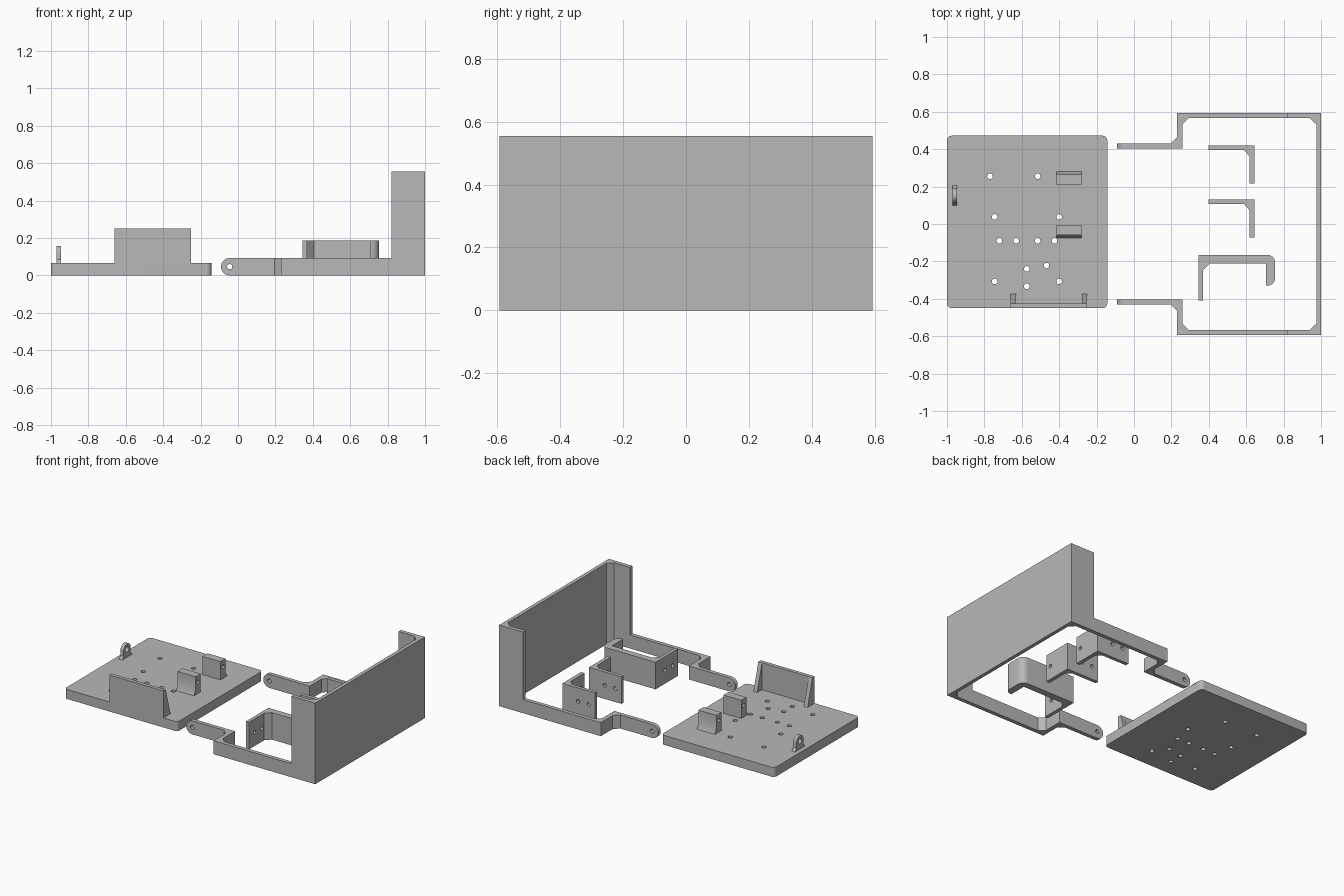
import bpy, bmesh, math

if "Cube" in bpy.data.objects:
    bpy.data.objects.remove(bpy.data.objects["Cube"])

grey = bpy.data.materials.new("grey plastic")
grey.diffuse_color = (0.48, 0.48, 0.48, 1)
grey.use_nodes = True
grey.node_tree.nodes["Principled BSDF"].inputs["Base Color"].default_value = grey.diffuse_color


def place(axis, u, v, w):
    return {"x": (w, u, v), "y": (u, w, v), "z": (u, v, w)}[axis]


def arc(cu, cv, r, a0, a1, n):
    angles = [math.radians(a0 + (a1 - a0) * i / n) for i in range(n + 1)]
    return [(cu + r * math.cos(a), cv + r * math.sin(a)) for a in angles]


def circle(cu, cv, r, n=20):
    return arc(cu, cv, r, 0, 360, n)[:-1]


def add_prism(bm, pts, axis, lo, hi):
    """Extrude a closed profile along an axis."""
    a = [bm.verts.new(place(axis, u, v, lo)) for u, v in pts]
    b = [bm.verts.new(place(axis, u, v, hi)) for u, v in pts]
    bm.faces.new(a)
    bm.faces.new(b[::-1])
    for i in range(len(pts)):
        j = (i + 1) % len(pts)
        bm.faces.new((a[j], a[i], b[i], b[j]))


def finish(name, bm):
    bmesh.ops.recalc_face_normals(bm, faces=bm.faces)
    mesh = bpy.data.meshes.new(name)
    bm.to_mesh(mesh)
    bm.free()
    obj = bpy.data.objects.new(name, mesh)
    bpy.context.collection.objects.link(obj)
    mesh.materials.append(grey)
    return obj


def prism(name, pts, axis, lo, hi):
    bm = bmesh.new()
    add_prism(bm, pts, axis, lo, hi)
    return finish(name, bm)


def cut(obj, *prisms):
    """Subtract a set of separate prisms from a part."""
    bm = bmesh.new()
    for p in prisms:
        add_prism(bm, *p)
    cutter = finish("cutter", bm)
    cutter.hide_render = True
    mod = obj.modifiers.new("cut", "BOOLEAN")
    mod.operation, mod.solver, mod.object = "DIFFERENCE", "EXACT", cutter
    bpy.context.view_layer.objects.active = obj
    bpy.ops.object.modifier_apply(modifier=mod.name)
    bpy.data.objects.remove(cutter)


def rect(u0, u1, v0, v1):
    return [(u0, v0), (u1, v0), (u1, v1), (u0, v1)]


# Base plate with rounded corners and drilled holes
X0, X1, Y0, Y1, T, R = -1.0, -0.143, -0.45, 0.472, 0.065, 0.025
outline = (arc(X1 - R, Y1 - R, R, 0, 90, 6) + arc(X0 + R, Y1 - R, R, 90, 180, 6)
           + arc(X0 + R, Y0 + R, R, 180, 270, 6) + arc(X1 - R, Y0 + R, R, 270, 360, 6))
plate = prism("base_plate", outline, "z", 0, T)
holes = [(-.77, .255), (-.515, .255), (-.745, .038), (-.4, .038),
         (-.72, -.09), (-.63, -.09), (-.515, -.09), (-.425, -.09),
         (-.573, -.24), (-.468, -.222), (-.745, -.307), (-.573, -.333), (-.4, -.307)]
cut(plate, *[(circle(x, y, 0.015), "z", -0.05, 0.12) for x, y in holes])

# Upright wall with triangular gussets at its ends
prism("front_wall", rect(-0.66, -0.25, Y0, -0.425), "z", T, 0.25)
for side, x in (("left", -0.66), ("right", -0.278)):
    prism(side + "_gusset", [(-0.425, T), (-0.373, T), (-0.425, 0.25)],
          "x", x, x + 0.028)

# Pair of hinge blocks with flared feet and a pin hole
for name, inner, d in (("rear_block", 0.21, 1), ("front_block", -0.005, -1)):
    block = prism(name, [(inner, T), (inner + d * 0.07, T), (inner + d * 0.055, 0.1),
                         (inner + d * 0.055, 0.19), (inner, 0.19)], "x", -0.415, -0.28)
    cut(block, (circle(inner + d * 0.028, 0.145, 0.013), "x", -0.5, -0.2))

# Rounded lug with eye
lug = prism("lug", [(0.098, T), (0.207, T), (0.19, 0.085)]
            + arc(0.152, 0.12, 0.038, 0, 180, 14) + [(0.114, 0.085)], "x", -0.97, -0.946)
cut(lug, (circle(0.152, 0.12, 0.019), "x", -1.1, -0.8))

# U-shaped frame: low arms rising into a tall end panel
half = [(-0.09, 0.403), (0.26, 0.403), (0.26, 0.533), (0.293, 0.566),
        (0.94, 0.566), (0.975, 0.533)]
outer = [(1.0, 0.593), (0.23, 0.593), (0.23, 0.465), (0.195, 0.43), (-0.09, 0.43)]
loop = half + [(x, -y) for x, y in half[::-1]]
loop += [(x, -y) for x, y in outer[::-1]] + outer
frame = prism("frame", loop, "z", 0, 0.555)
cut(frame, (rect(-0.3, 0.82, 0.0925, 0.7), "y", -0.8, 0.8))

# Round the arm tips, then drill the pivots
tip = arc(-0.0445, 0.0463, 0.0463, 90, 270, 16)
waste = [(-0.0445, -0.03), (-0.2, -0.03), (-0.2, 0.13), (-0.0445, 0.13)]
cut(frame, (tip + waste, "y", -0.7, 0.7),
    (circle(-0.0445, 0.0463, 0.014), "y", -0.6, 0.6))

# Two matching angle brackets
H = 0.185
for name, top in (("rear_bracket", 0.419), ("middle_bracket", 0.131)):
    t = top - 0.024
    bracket = prism(name, [(0.397, top), (0.643, top), (0.643, top - 0.202),
                           (0.617, top - 0.202), (0.617, t - 0.032), (0.587, t),
                           (0.397, t)], "z", 0, H)
    cut(bracket,
        *[(circle(x, H / 2, 0.013), "y", top - 0.1, top + 0.1) for x in (0.445, 0.525)],
        (circle(top - 0.165, H / 2, 0.013), "x", 0.55, 0.7))

# Hooked bracket with a thick rounded leg
hook = prism("hook_bracket",
             [(0.346, -0.41), (0.37, -0.41), (0.37, -0.245), (0.405, -0.21),
              (0.707, -0.21), (0.707, -0.33)]
             + arc(0.712, -0.287, 0.043, 270, 360, 8)
             + arc(0.712, -0.208, 0.043, 0, 90, 8) + [(0.346, -0.165)], "z", 0, H)
cut(hook, *[(circle(y, H / 2, 0.013), "x", 0.3, 0.42) for y in (-0.27, -0.35)])

# Smooth round surfaces, keep hard edges crisp
bpy.ops.object.select_all(action="SELECT")
bpy.ops.object.shade_smooth_by_angle(angle=math.radians(25))
